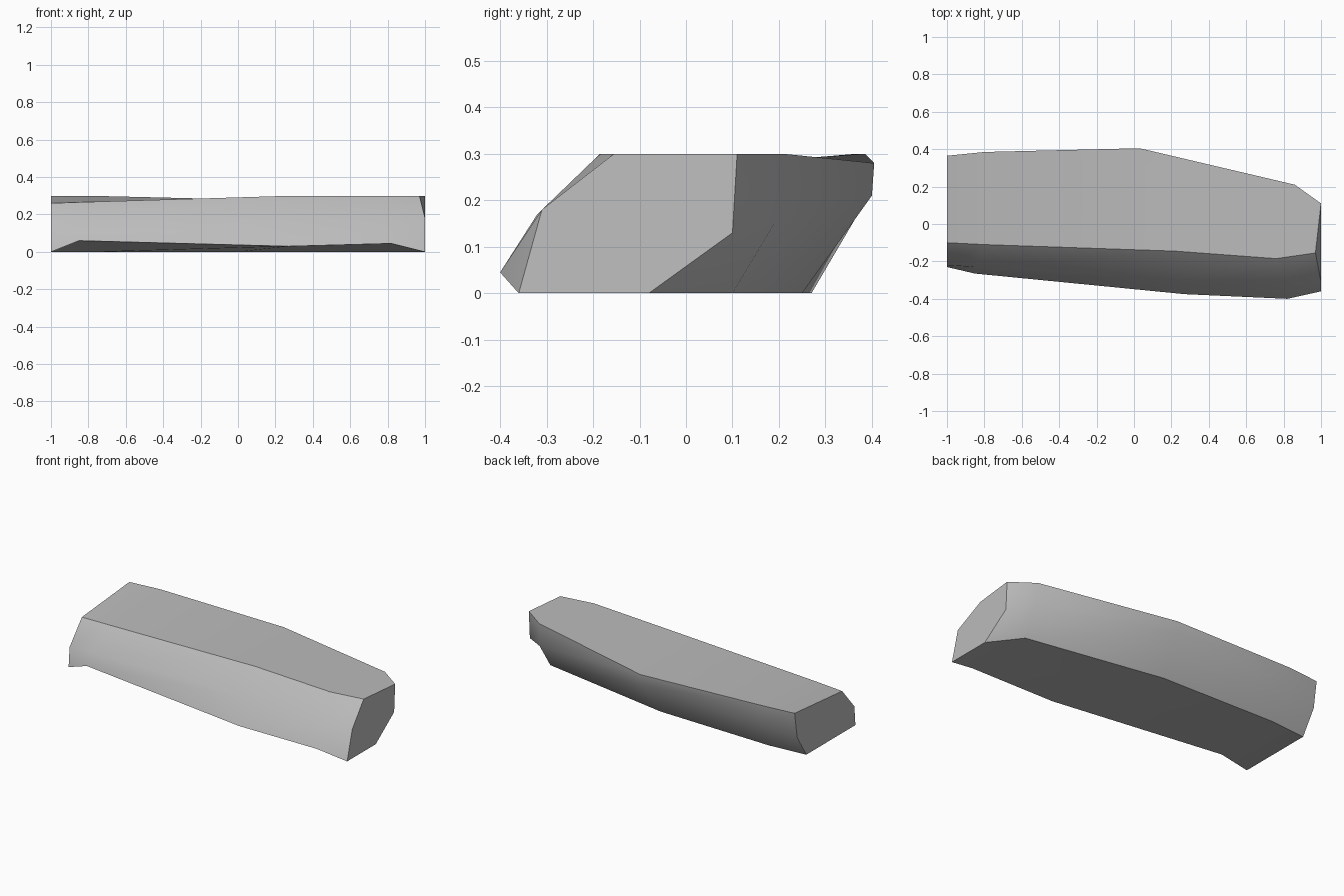
import bpy
import bmesh
import math

# Remove the default cube
default_cube = bpy.data.objects.get("Cube")
if default_cube:
    bpy.data.objects.remove(default_cube, do_unlink=True)


def make_material(name, colour):
    material = bpy.data.materials.new(name)
    material.use_nodes = True
    material.diffuse_color = colour
    shader = material.node_tree.nodes["Principled BSDF"]
    shader.inputs["Base Color"].default_value = colour
    return material


# Long edges of the slab, each running from the -x end to the +x end
front_foot = [(-1, -.23, 0), (-.85, -.265, .06), (.27, -.375, .03), (.82, -.4, .045), (1, -.36, 0)]
front_belly = [(-1, -.22, .12), (-.85, -.23, .14), (.25, -.29, .17), (.8, -.32, .17), (1, -.31, .18)]
front_crest = [(-1, -.1, .26), (-.8, -.11, .267), (.22, -.145, .298), (.76, -.185, .3), (.97, -.155, .3)]
back_crest = [(-1, .365, .3), (-.8, .385, .3), (.03, .405, .28), (.86, .21, .3), (1, .11, .3)]
back_belly = [(-1, .34, .14), (-.78, .37, .17), (.03, .4, .21), (.87, .19, .15), (1, .1, .13)]
back_foot = [(-1, .25, 0), (-.76, .27, 0), (0, .25, 0), (.86, .1, 0), (1, -.08, 0)]


def bridge_rails(mesh, rails):
    """Join neighbouring rails with quads and close both ends."""
    grid = [[mesh.verts.new(point) for point in rail] for rail in rails]
    for index, rail in enumerate(grid):
        following = grid[(index + 1) % len(grid)]
        for step in range(len(rail) - 1):
            mesh.faces.new((rail[step], rail[step + 1],
                            following[step + 1], following[step]))
    for end in (0, -1):
        mesh.faces.new([rail[end] for rail in grid])
    bmesh.ops.recalc_face_normals(mesh, faces=mesh.faces)


# Stone slab
slab_bmesh = bmesh.new()
bridge_rails(slab_bmesh, [front_foot, front_belly, front_crest,
                          back_crest, back_belly, back_foot])
slab_mesh = bpy.data.meshes.new("stone_slab")
slab_bmesh.to_mesh(slab_mesh)
slab_bmesh.free()
slab_mesh.materials.append(make_material("stone_grey", (.5, .5, .5, 1)))

stone_slab = bpy.data.objects.new("stone_slab", slab_mesh)
bpy.context.collection.objects.link(stone_slab)

# Soft sides with crisp rims
bpy.ops.object.select_all(action="DESELECT")
stone_slab.select_set(True)
bpy.context.view_layer.objects.active = stone_slab
bpy.ops.object.shade_smooth_by_angle(angle=math.radians(40))
